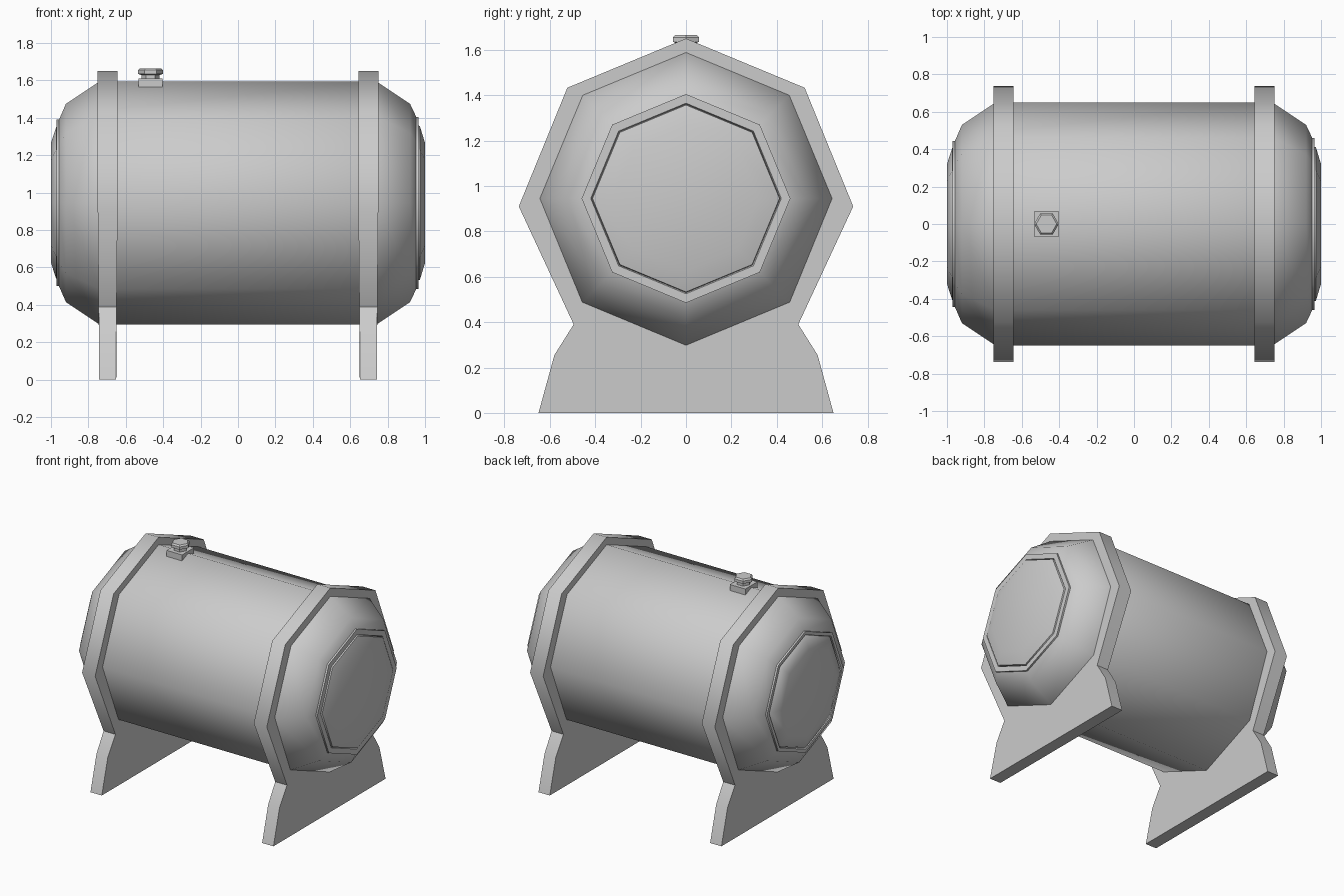
import bpy, bmesh, math

if "Cube" in bpy.data.objects:
    bpy.data.objects.remove(bpy.data.objects["Cube"])

TANK_Z = 0.945


def finish(name, bm, angle=50):
    bmesh.ops.recalc_face_normals(bm, faces=bm.faces)
    mesh = bpy.data.meshes.new(name)
    bm.to_mesh(mesh)
    bm.free()
    obj = bpy.data.objects.new(name, mesh)
    bpy.context.collection.objects.link(obj)
    bpy.ops.object.select_all(action='DESELECT')
    obj.select_set(True)
    bpy.context.view_layer.objects.active = obj
    bpy.ops.object.shade_smooth_by_angle(angle=math.radians(angle))
    return obj


def skin(bm, rings):
    """Bridge consecutive point rings and cap both ends."""
    loops = [[bm.verts.new(p) for p in ring] for ring in rings]
    n = len(loops[0])
    for a, b in zip(loops, loops[1:]):
        for i in range(n):
            j = (i + 1) % n
            bm.faces.new((a[i], a[j], b[j], b[i]))
    bm.faces.new(loops[0])
    bm.faces.new(loops[-1])


def polygon(r, n):
    return [(r * math.cos(math.tau * i / n), r * math.sin(math.tau * i / n)) for i in range(n)]


# Octagonal tank: domed ends, raised rim and shallow end plates
profile = [(-1.0, 0.32), (-0.972, 0.405), (-0.957, 0.415), (-0.97, 0.42), (-0.97, 0.445),
           (-0.957, 0.445), (-0.92, 0.53), (-0.74, 0.65),
           (0.74, 0.65), (0.92, 0.53), (0.953, 0.46), (0.966, 0.46), (0.966, 0.42),
           (0.955, 0.415), (0.972, 0.412), (1.0, 0.32)]
bm = bmesh.new()
skin(bm, [[(x, y, TANK_Z + z) for y, z in polygon(r, 8)] for x, r in profile])
finish("tank", bm)

# Straps with feet: half outline as (y, z, half thickness), mirrored across y
half = [(0.65, 0, 0.046), (0.58, 0.255, 0.046), (0.495, 0.39, 0.048),
        (0.737, 0.91, 0.053), (0.523, 1.433, 0.053)]
outline = half + [(0, 1.65, 0.053)] + [(-y, z, t) for y, z, t in reversed(half)]
for side, name in ((-1, "left_support"), (1, "right_support")):
    bm = bmesh.new()
    skin(bm, [[(side * 0.697 + s * t, y, z) for y, z, t in outline] for s in (-1, 1)])
    finish(name, bm)

# Filler block and hexagonal cap on top
CAP_X = -0.468
bm = bmesh.new()
corners = [(-0.063, -0.07), (0.063, -0.07), (0.063, 0.07), (-0.063, 0.07)]
skin(bm, [[(CAP_X + x, y, z) for x, y in corners] for z in (1.55, 1.61)])
finish("filler_block", bm, 30)

bm = bmesh.new()
cap = [(0.048, 1.6), (0.048, 1.628), (0.066, 1.635), (0.066, 1.655), (0.055, 1.665)]
skin(bm, [[(CAP_X + x, y, z) for x, y in polygon(r, 6)] for r, z in cap])
finish("filler_cap", bm, 30)
